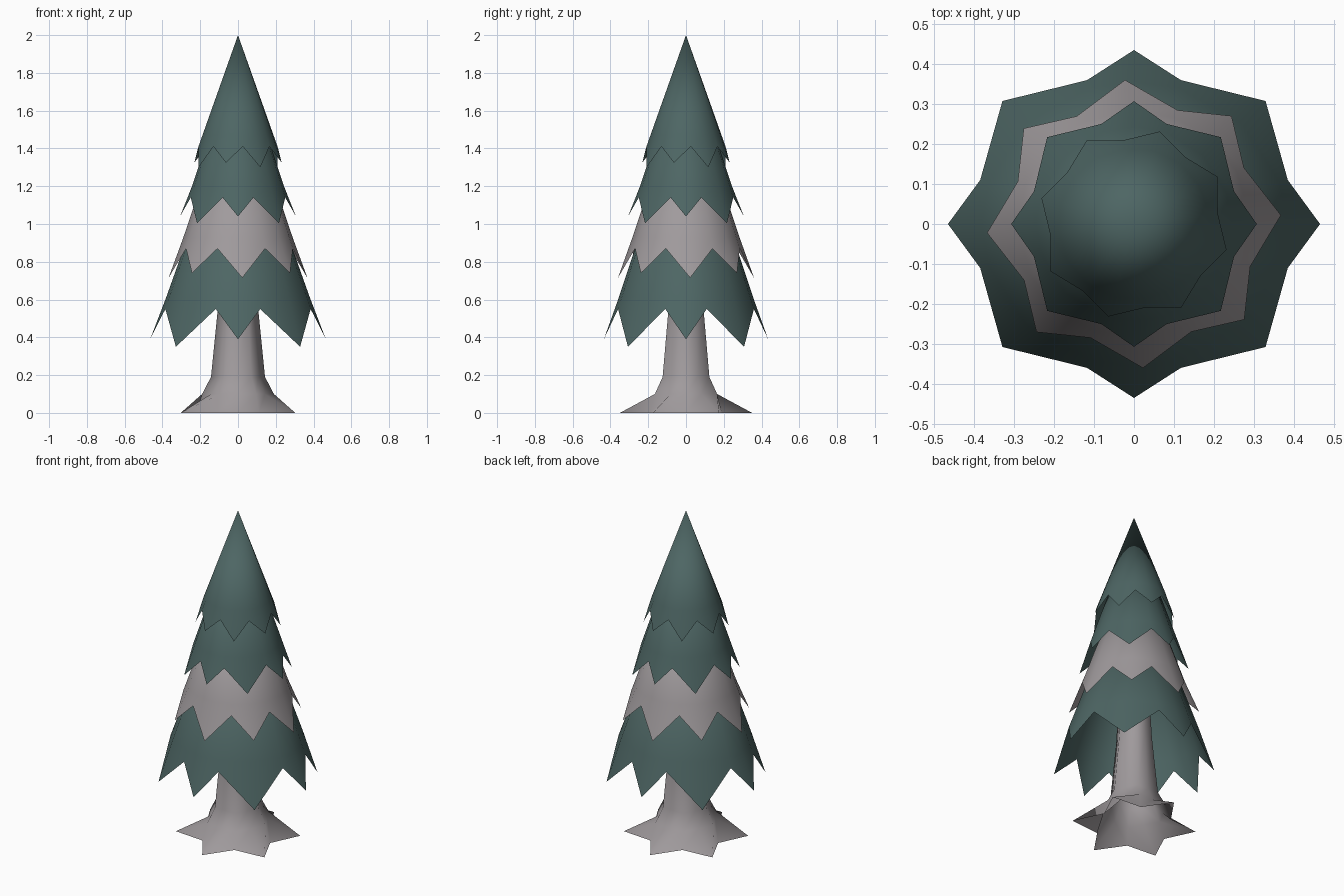
import bpy, bmesh, math

if "Cube" in bpy.data.objects:
    bpy.data.objects.remove(bpy.data.objects["Cube"])


def material(name, rgb):
    m = bpy.data.materials.new(name)
    m.diffuse_color = (*rgb, 1)
    m.use_nodes = True
    m.node_tree.nodes["Principled BSDF"].inputs["Base Color"].default_value = m.diffuse_color
    return m


GREEN = material("pine green", (0.075, 0.132, 0.127))
GREY = material("warm grey", (0.35, 0.325, 0.335))


def polar(r, deg, z, sy=1.0):
    a = math.radians(deg)
    return (r * math.cos(a), r * math.sin(a) * sy, z)


def loft(name, rings, mat, apex=None):
    """Skin between equal-length rings of points, optionally closing to an apex."""
    bm = bmesh.new()
    loops = [[bm.verts.new(p) for p in ring] for ring in rings]
    n = len(loops[0])
    for lo, hi in zip(loops, loops[1:]):
        for i in range(n):
            j = (i + 1) % n
            bm.faces.new((lo[i], lo[j], hi[j], hi[i]))
    if apex is not None:
        top = bm.verts.new((0, 0, apex))
        for i in range(n):
            bm.faces.new((loops[-1][i], loops[-1][(i + 1) % n], top))
    for f in bm.faces:
        f.smooth = True
    mesh = bpy.data.meshes.new(name)
    bm.to_mesh(mesh)
    bm.free()
    mesh.materials.append(mat)
    obj = bpy.data.objects.new(name, mesh)
    bpy.context.collection.objects.link(obj)
    return obj


def skirt(name, mat, tip_r, tip_z, valley_r, valley_z, apex, turn=0, gap=22.5, sy=1.0):
    """Hollow cone with eight hanging points; tip_z alternates between two heights."""
    hem, mid = [], []
    z_mid = valley_z + 0.06
    r_mid = valley_r * (apex - z_mid) / (apex - valley_z)
    for k in range(8):
        a = turn + 45 * k
        step = gap if k % 2 == 0 else 45 - gap
        hem += [polar(tip_r, a, tip_z[k % 2], sy), polar(valley_r, a + step, valley_z, sy)]
        mid += [polar(r_mid, a, z_mid, sy), polar(r_mid, a + step, z_mid, sy)]
    return loft(name, [hem, mid], mat, apex)


# Trunk: six-sided tube flaring into six pointed roots, open underneath
COS30 = math.cos(math.radians(30))
base = [polar(0.35 if i % 2 else 0.22, 30 * i, 0) for i in range(12)]
trunk_rings = [base]
for r, z in ((0.19, 0.10), (0.143, 0.19), (0.107, 0.55), (0.085, 0.95)):
    trunk_rings.append([polar(r * COS30 if i % 2 else r, 30 * i, z) for i in range(12)])
loft("trunk", trunk_rings, GREY)

# Four tiers of branches, bottom to top
skirt("bottom_branches", GREEN, 0.465, (0.39, 0.35), 0.402, 0.55, 1.68, gap=17, sy=0.935)
skirt("grey_branches", GREY, 0.368, (0.715, 0.74), 0.310, 0.87, 1.78, turn=3.5, gap=24, sy=0.98)
skirt("upper_branches", GREEN, 0.307, (1.04, 1.005), 0.263, 1.14, 1.94, gap=18)
skirt("treetop", GREEN, 0.240, (1.30, 1.325), 0.211, 1.41, 2.0, turn=29.5)
